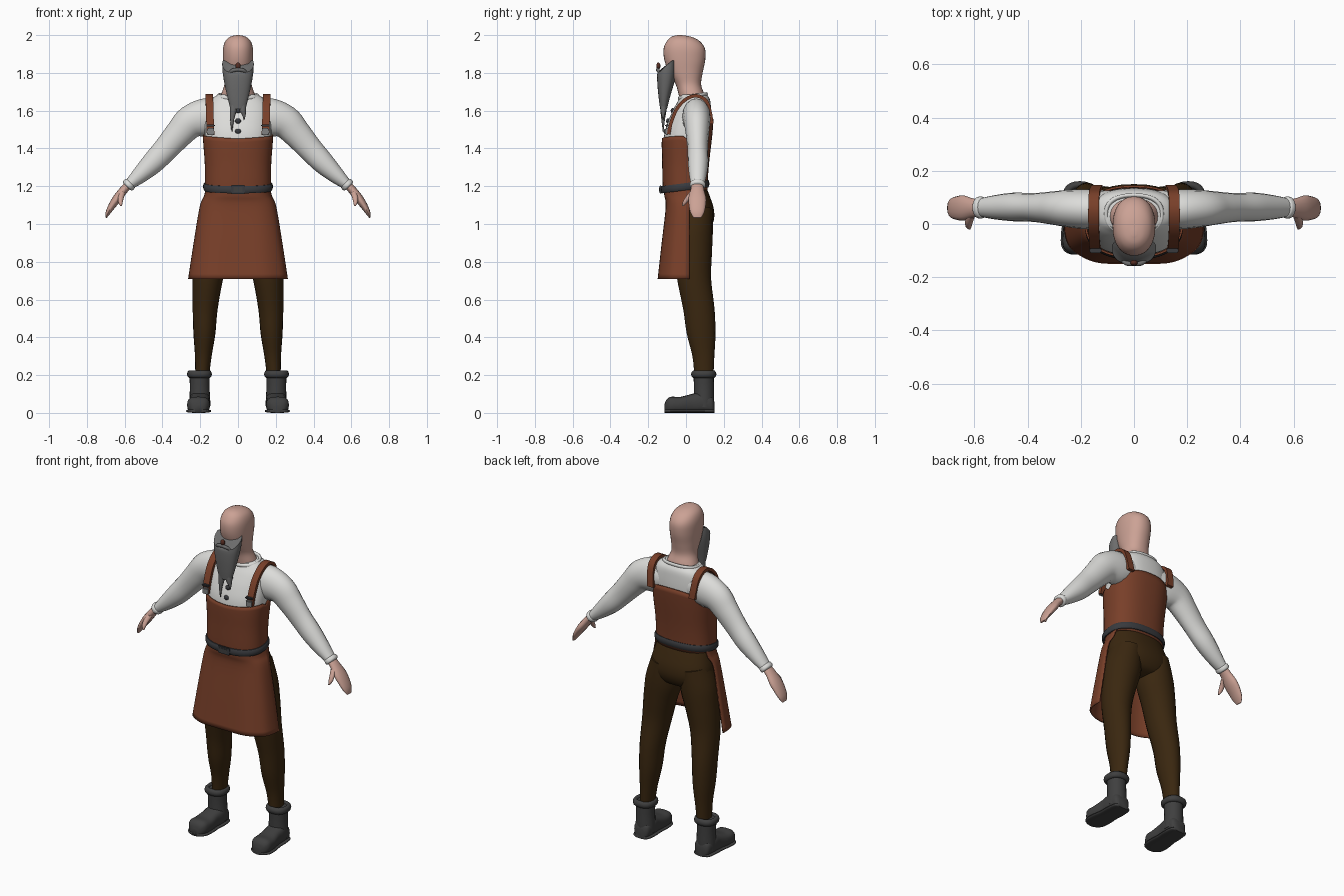
import bpy
import bmesh
from math import cos, sin, pi, copysign
from mathutils import Vector

cube = bpy.data.objects.get("Cube")
if cube:
    bpy.data.objects.remove(cube, do_unlink=True)


def material(name, r, g, b):
    m = bpy.data.materials.new(name)
    m.use_nodes = True
    m.diffuse_color = (r, g, b, 1)
    m.node_tree.nodes["Principled BSDF"].inputs["Base Color"].default_value = (r, g, b, 1)
    return m


SKIN = material("skin", .60, .36, .30)
LINEN = material("white linen", .72, .72, .70)
LEATHER = material("apron leather", .19, .05, .022)
TROUSER = material("dark brown cloth", .042, .02, .005)
BOOT = material("boot leather", .05, .05, .05)
HAIR = material("grey hair", .15, .15, .15)
BELT = material("belt black", .04, .042, .047)
METAL = material("clasp metal", .22, .22, .22)
LIP = material("dark red", .09, .025, .015)


def spline(rows, steps=5):
    """Catmull-Rom resampling of number tuples."""
    out = []
    for i in range(len(rows) - 1):
        quad = zip(rows[max(i - 1, 0)], rows[i], rows[i + 1], rows[min(i + 2, len(rows) - 1)])
        quad = list(quad)
        for k in range(steps):
            t = k / steps
            out.append(tuple(b + .5 * t * (c - a + t * (2 * a - 5 * b + 4 * c - d
                             + t * (3 * (b - c) + d - a))) for a, b, c, d in quad))
    return out + [tuple(rows[-1])]


def at(rows, z):
    """Section (rx, front, back) of a z-keyed profile, at any height."""
    rows = sorted(rows)
    z = min(max(z, rows[0][0]), rows[-1][0])
    for a, b in zip(rows, rows[1:]):
        if z <= b[0]:
            t = (z - a[0]) / max(b[0] - a[0], 1e-6)
            return [p + (q - p) * t for p, q in zip(a[1:], b[1:])]


def rounded(a, power):
    c, s = cos(a), sin(a)
    return copysign(abs(c) ** (2 / power), c), copysign(abs(s) ** (2 / power), s)


def outline(sec, a, z, power=2.4, off=0):
    rx, front, back = sec
    u, v = rounded(a, power)
    return Vector((u * (rx + off), (front + back) / 2 + v * ((back - front) / 2 + off), z))


def loft(name, rings, mat, caps=True, closed=True, wrap=False, mirror=False, thick=0):
    """Skin a list of point rings into one smooth object."""
    bm = bmesh.new()
    vs = [[bm.verts.new(p) for p in ring] for ring in rings]
    n = len(vs[0])
    pairs = list(zip(vs, vs[1:])) + ([(vs[-1], vs[0])] if wrap else [])
    for lo, hi in pairs:
        for i in range(n if closed else n - 1):
            j = (i + 1) % n
            bm.faces.new((lo[i], lo[j], hi[j], hi[i]))
    if caps and closed and not wrap:
        bm.faces.new(vs[0])
        bm.faces.new(vs[-1])
    bmesh.ops.recalc_face_normals(bm, faces=bm.faces)
    return finish(name, bm, mat, mirror, thick)


def finish(name, bm, mat, mirror=False, thick=0):
    me = bpy.data.meshes.new(name)
    bm.to_mesh(me)
    bm.free()
    me.materials.append(mat)
    ob = bpy.data.objects.new(name, me)
    bpy.context.collection.objects.link(ob)
    bpy.ops.object.select_all(action='DESELECT')
    ob.select_set(True)
    bpy.context.view_layer.objects.active = ob
    bpy.ops.object.shade_smooth_by_angle(angle=.9)
    if thick:
        ob.modifiers.new("thickness", 'SOLIDIFY').thickness = thick
    if mirror:
        ob.modifiers.new("mirror", 'MIRROR')
    return ob


def body(name, rows, mat, power=2.4, n=32, **kw):
    """Upright form from (z, rx, front, back) rows."""
    rings = [[outline(r[1:], 2 * pi * i / n, r[0], power) for i in range(n)] for r in spline(rows)]
    return loft(name, rings, mat, **kw)


def limb(name, rows, mat, mirror=True, n=16):
    """Tube from (x, y, z, radius, y radius) rows; sections stay aligned to y."""
    pts, rings, side = spline(rows), [], Vector((0, 1, 0))
    for i, p in enumerate(pts):
        tan = Vector(pts[min(i + 1, len(pts) - 1)][:3]) - Vector(pts[max(i - 1, 0)][:3])
        u = side.cross(tan).normalized()
        rings.append([Vector(p[:3]) + u * p[3] * cos(2 * pi * k / n) + side * p[4] * sin(2 * pi * k / n)
                      for k in range(n)])
    return loft(name, rings, mat, mirror=mirror)


def band(name, sec, mat, z, tilt, high, deep, off=0, x=0, n=40, mirror=False):
    """Closed roll round a section, tilted so it rises towards the back."""
    rings = []
    for k in range(10):
        b = 2 * pi * k / 10
        ring = [outline(sec, 2 * pi * i / n, z, 2.4, off + deep * cos(b)) for i in range(n)]
        rings.append([p + Vector((x, 0, tilt * p.y + high * sin(b))) for p in ring])
    return loft(name, rings, mat, wrap=True, mirror=mirror)


def block(name, pos, size, mat, bevel=.004, mirror=False):
    bm = bmesh.new()
    bmesh.ops.create_cube(bm, size=1)
    bmesh.ops.scale(bm, vec=size, verts=bm.verts)
    bmesh.ops.bevel(bm, geom=bm.edges[:], offset=bevel, segments=2, affect='EDGES')
    bmesh.ops.translate(bm, vec=pos, verts=bm.verts)
    return finish(name, bm, mat, mirror)


def ball(name, pos, size, mat):
    bm = bmesh.new()
    bmesh.ops.create_uvsphere(bm, u_segments=16, v_segments=10, radius=1)
    bmesh.ops.scale(bm, vec=size, verts=bm.verts)
    bmesh.ops.translate(bm, vec=pos, verts=bm.verts)
    return finish(name, bm, mat)


# Head and neck
body("head", [(1.64, .105, -.03, .105), (1.69, .088, -.04, .095), (1.74, .072, -.055, .08),
              (1.80, .075, -.09, .088), (1.87, .08, -.115, .102), (1.93, .079, -.118, .1),
              (1.97, .066, -.1, .07), (1.992, .04, -.075, .025), (2, .008, -.045, -.025)], SKIN, 2.2)

# Beard: jaw mass with raised sideburns, two uneven prongs, moustache
beard = spline([(1.61, .04, -.137, -.10), (1.67, .056, -.145, -.085), (1.75, .073, -.152, -.062),
                (1.81, .082, -.15, -.05), (1.87, .084, -.125, -.05)])
rings = []
for k in range(13):
    ring = []
    for i in range(32):
        a = 2 * pi * i / 32
        top = 1.805 + .06 * min(1, max(0, sin(a) + .75))
        z = 1.61 + (top - 1.61) * k / 12
        ring.append(outline(at(beard, z), a, z, 2.3))
    rings.append(ring)
loft("beard", rings, HAIR)
for side, x, tip in (("right", -.024, 1.49), ("left", .024, 1.55)):
    limb("beard_prong_" + side, [(x * .8, -.117, 1.68, .028, .02), (x, -.119, 1.61, .019, .017),
                                 (x * 1.3, -.121, (tip + 1.61) / 2, .01, .009),
                                 (x * 1.35, -.121, tip, .002, .002)], HAIR, False)
limb("moustache", [(-.004, -.15, 1.818, .009, .008), (.03, -.147, 1.812, .01, .009),
                   (.06, -.125, 1.785, .003, .004)], HAIR)
ball("mouth", (0, -.146, 1.837), (.014, .011, .018), LIP)

# Shirt torso, collar, sleeves and cuffs
TORSO = [(1.14, .163, -.108, .108), (1.2, .165, -.114, .104), (1.32, .166, -.116, .112),
         (1.46, .176, -.117, .128), (1.55, .176, -.092, .135), (1.62, .166, -.06, .132),
         (1.66, .142, -.038, .126), (1.685, .105, -.03, .112)]
body("shirt", TORSO, LINEN)
band("collar", (.105, -.035, .108), LINEN, 1.672, .14, .011, .008)
limb("sleeves", [(.09, .055, 1.57, .085, .07), (.17, .055, 1.565, .1, .075),
                 (.25, .058, 1.54, .088, .07), (.31, .06, 1.48, .076, .062),
                 (.38, .062, 1.4, .066, .054), (.45, .064, 1.325, .059, .054),
                 (.52, .063, 1.258, .044, .046), (.582, .062, 1.203, .026, .034)], LINEN)
limb("cuffs", [(.566, .062, 1.219, .026, .032), (.571, .062, 1.214, .034, .041),
               (.584, .062, 1.202, .034, .041), (.589, .062, 1.197, .022, .03)], LINEN)

# Hands
limb("hands", [(.57, .061, 1.217, .022, .03), (.605, .06, 1.18, .022, .036),
               (.64, .06, 1.135, .023, .047), (.668, .06, 1.095, .019, .044),
               (.688, .06, 1.06, .013, .036), (.699, .06, 1.033, .004, .02)], SKIN)
limb("thumbs", [(.61, .04, 1.17, .016, .02), (.62, .012, 1.14, .015, .016),
                (.622, -.005, 1.115, .012, .013), (.618, -.016, 1.095, .004, .005)], SKIN)

# Apron bib, higher at the back
torso = spline(TORSO)
rings = []
for k in range(14):
    ring = []
    for i in range(48):
        a = 2 * pi * i / 48
        top = 1.452 + .105 * max(0, sin(a)) ** .7 + .014 * abs(cos(a)) * (sin(a) < 0)
        z = 1.18 + (top - 1.18) * k / 13
        ring.append(outline(at(torso, z), a, z, 2.4, .01))
    rings.append(ring)
loft("apron_bib", rings, LEATHER, caps=False, thick=.008)

# Apron skirt, open at the back
rings = []
for z, rx, front, back in spline([(1.2, .168, -.12, .05), (1.15, .18, -.115, .04), (1.09, .203, -.108, .02),
                                  (.9, .235, -.13, .018), (.71, .264, -.152, .016)]):
    ring = []
    for i in range(41):
        u, v = rounded(pi + pi * i / 40, 3)
        fold = .004 * cos(i * pi / 5) * (1.2 - z)
        ring.append(Vector((u * rx, back + v * (back - front) + fold, z)))
    rings.append(ring)
loft("apron_skirt", rings, LEATHER, closed=False, thick=.008)

# Shoulder straps with clasps
strap = spline([(.145, -.092, 1.475), (.148, -.078, 1.54), (.15, -.045, 1.615), (.152, .005, 1.664),
                (.152, .06, 1.678), (.15, .108, 1.65), (.145, .128, 1.59), (.138, .137, 1.53)])
rings = []
for i, p in enumerate(strap):
    tan = Vector(strap[min(i + 1, len(strap) - 1)]) - Vector(strap[max(i - 1, 0)])
    up = tan.cross(Vector((1, 0, 0))).normalized() * -.009
    wide = Vector((.02, 0, 0))
    rings.append([Vector(p) + q for q in (up + wide, up - wide, -up - wide, -up + wide)])
loft("straps", rings, LEATHER, mirror=True)
block("clasp_plates", (.145, -.101, 1.49), (.036, .018, .036), METAL, mirror=True)
block("clasp_bars", (.145, -.1, 1.522), (.046, .02, .012), BELT, mirror=True)

# Shirt buttons
for i, (y, z) in enumerate(((-.071, 1.6), (-.095, 1.545), (-.109, 1.49))):
    ball(f"button_{i + 1}", (0, y, z), (.016, .01, .014), BELT)

# Belt and buckle
band("belt", at(torso, 1.2), BELT, 1.198, .13, .02, .008, .012)
block("buckle", (0, -.134, 1.183), (.075, .012, .046), BELT)
block("buckle_plate", (0, -.14, 1.183), (.05, .006, .026), BOOT, .002)

# Trousers
body("trouser_seat", [(1.21, .158, -.1, .1), (1.15, .17, -.095, .125), (1.08, .186, -.09, .147),
                      (1.02, .185, -.08, .147), (.97, .15, -.05, .12), (.95, .08, 0, .07)], TROUSER, 2.3)
limb("trouser_legs", [(.095, .035, 1.08, .085, .105), (.115, .038, .96, .104, .104),
                      (.14, .04, .84, .093, .097), (.16, .043, .71, .08, .09),
                      (.174, .068, .55, .066, .083), (.178, .08, .42, .058, .076),
                      (.184, .092, .3, .044, .058), (.19, .095, .19, .036, .05)], TROUSER, n=20)

# Boots: shaft, rolled cuff, foot and sole
limb("boot_shafts", [(.204, .093, .215, .054, .054), (.203, .095, .14, .052, .053),
                     (.202, .096, .07, .055, .053), (.202, .096, .03, .055, .05)], BOOT, n=20)
band("boot_cuffs", (.052, .041, .147), BOOT, .205, 0, .02, .014, x=.204, mirror=True)


def foot(name, rows, grow=0, height=None):
    rings = []
    for y, x, w, h in spline(rows):
        h = height or h
        ring = []
        for i in range(20):
            u, v = rounded(2 * pi * i / 20, 2.8)
            ring.append(Vector((x + u * (w + grow), y, h / 2 + v * h / 2)))
        rings.append(ring)
    loft(name, rings, BOOT, mirror=True)


FOOT = [(.15, .202, .03, .06), (.135, .202, .048, .09), (.08, .203, .055, .11), (.03, .205, .054, .1),
        (-.03, .208, .06, .085), (-.08, .21, .058, .085), (-.105, .21, .042, .068), (-.115, .21, .02, .04)]
foot("boot_feet", FOOT)
foot("boot_soles", FOOT, .006, .02)
